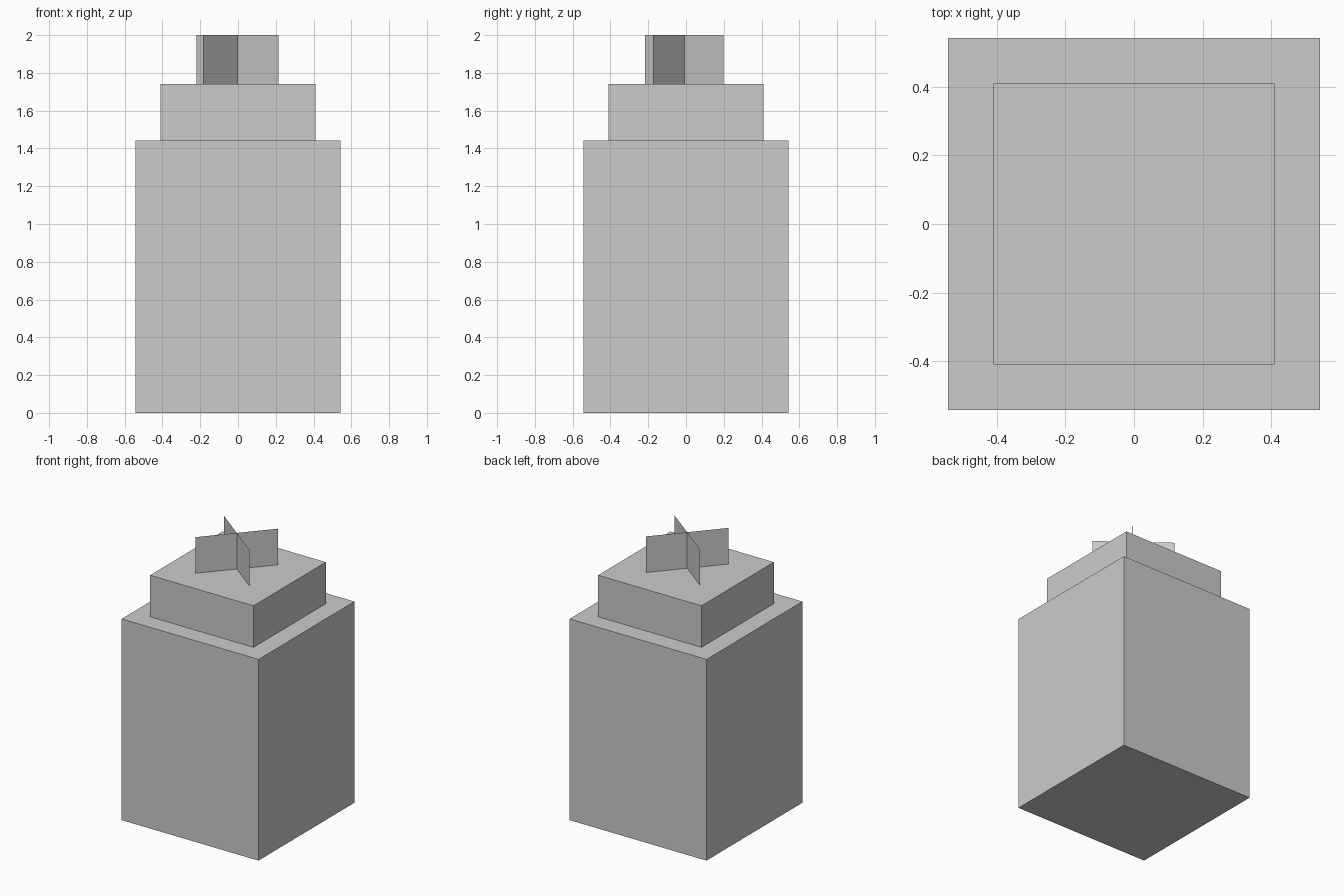
import bpy
import bmesh
from mathutils import Vector

cube = bpy.data.objects.get("Cube")
if cube:
    bpy.data.objects.remove(cube, do_unlink=True)

# One plain grey for everything
GREY = (0.6, 0.6, 0.6, 1.0)
grey = bpy.data.materials.new("plain_grey")
grey.use_nodes = True
grey.diffuse_color = GREY
grey.node_tree.nodes["Principled BSDF"].inputs["Base Color"].default_value = GREY

BODY_TOP, TIER_TOP, CROSS_TOP = 1.443, 1.741, 2.0


def add_object(name, bm):
    mesh = bpy.data.meshes.new(name)
    bm.to_mesh(mesh)
    bm.free()
    mesh.materials.append(grey)
    obj = bpy.data.objects.new(name, mesh)
    bpy.context.collection.objects.link(obj)
    return obj


def block(name, half, bottom, top):
    """Square block standing between two heights."""
    bm = bmesh.new()
    bmesh.ops.create_cube(bm, size=1)
    bmesh.ops.scale(bm, vec=(2 * half, 2 * half, top - bottom), verts=bm.verts)
    bmesh.ops.translate(bm, vec=(0, 0, (bottom + top) / 2), verts=bm.verts)
    return add_object(name, bm)


def upright_sheet(name, centre, reach):
    """Thin upright sheet running through centre, reach to either side."""
    bm = bmesh.new()
    ends = [centre - reach, centre + reach]
    low = [bm.verts.new((p.x, p.y, TIER_TOP)) for p in ends]
    high = [bm.verts.new((p.x, p.y, CROSS_TOP)) for p in reversed(ends)]
    bm.faces.new(low + high)
    return add_object(name, bm)


# Stacked square blocks
block("body", 0.543, 0, BODY_TOP)
block("upper_tier", 0.41, BODY_TOP, TIER_TOP)

# Two crossed sheets on top
centre = Vector((-0.003, -0.009))
upright_sheet("cross_sheet_a", centre, Vector((0.182, 0.207)))
upright_sheet("cross_sheet_b", centre, Vector((0.217, -0.166)))
